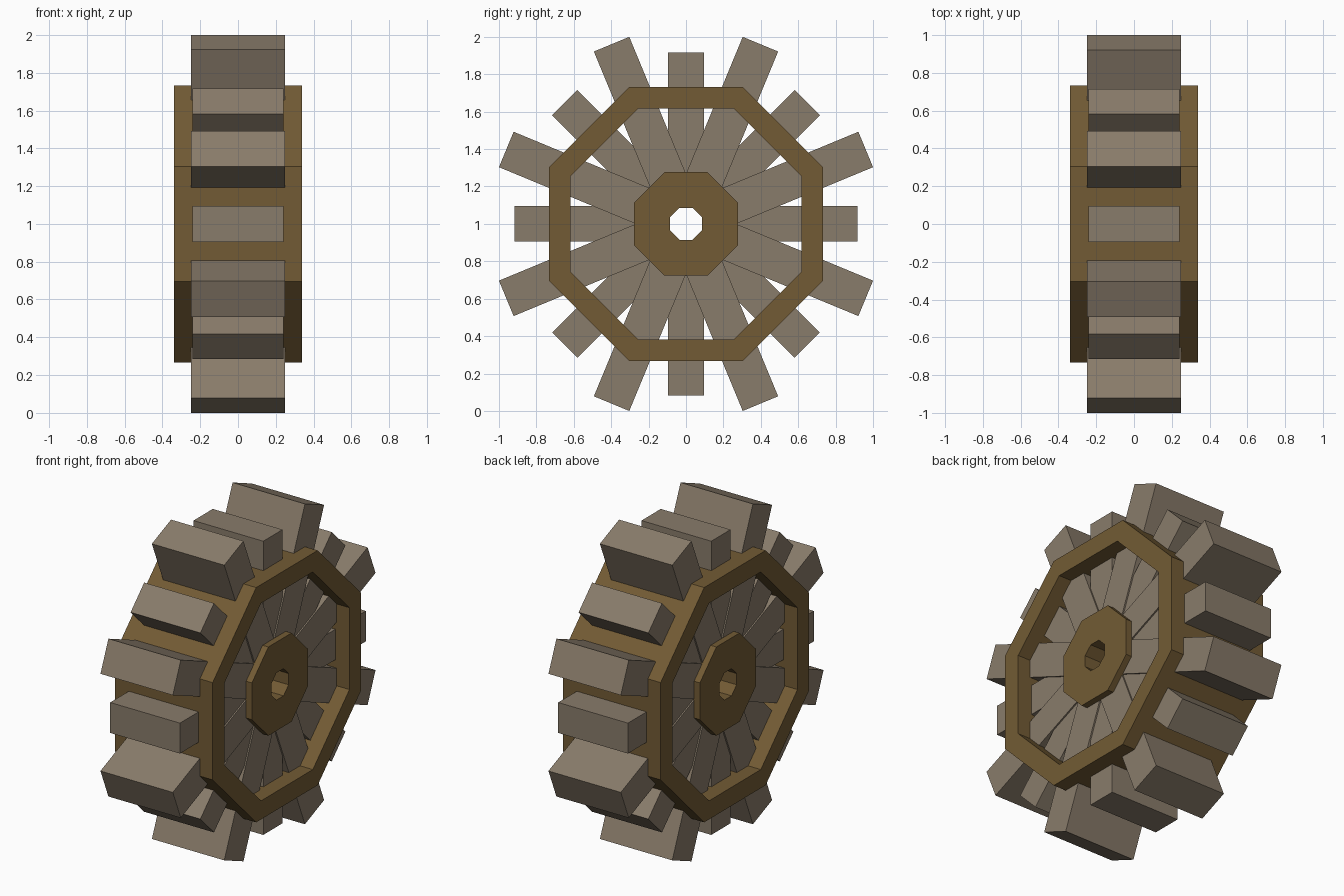
import bpy, bmesh, math
from mathutils import Matrix

if "Cube" in bpy.data.objects:
    bpy.data.objects.remove(bpy.data.objects["Cube"])

CENTRE = (0, 0, 1)


def material(name, colour):
    m = bpy.data.materials.new(name)
    m.diffuse_color = (*colour, 1)
    m.use_nodes = True
    m.node_tree.nodes["Principled BSDF"].inputs["Base Color"].default_value = m.diffuse_color
    return m


def finish(name, bm, mat):
    bmesh.ops.recalc_face_normals(bm, faces=bm.faces)
    mesh = bpy.data.meshes.new(name)
    bm.to_mesh(mesh)
    bm.free()
    mesh.materials.append(mat)
    ob = bpy.data.objects.new(name, mesh)
    ob.location = CENTRE
    bpy.context.collection.objects.link(ob)
    return ob


def octagon_ring(name, outer, inner, half_width, mat):
    """Flat-topped octagonal tube along x; outer/inner are flat-to-centre sizes."""
    bm = bmesh.new()
    k = 1 / math.cos(math.pi / 8)
    section = [(-half_width, outer), (half_width, outer),
               (half_width, inner), (-half_width, inner)]
    loops = []
    for i in range(8):
        a = math.pi / 8 + i * math.pi / 4
        loops.append([bm.verts.new((x, r * k * math.cos(a), r * k * math.sin(a)))
                      for x, r in section])
    for i in range(8):
        p, q = loops[i], loops[(i + 1) % 8]
        for j in range(4):
            n = (j + 1) % 4
            bm.faces.new((p[j], p[n], q[n], q[j]))
    return finish(name, bm, mat)


def spoke(name, angle, start, end, width, depth, mat):
    """Radial block from start to end radius, turned about the x axis."""
    bm = bmesh.new()
    mtx = (Matrix.Rotation(angle, 4, 'X')
           @ Matrix.Translation((0, 0, (start + end) / 2))
           @ Matrix.Diagonal((depth, width, end - start, 1)))
    bmesh.ops.create_cube(bm, size=1, matrix=mtx)
    return finish(name, bm, mat)


brown = material("rim_brown", (0.17, 0.105, 0.035))
tan = material("paddle_tan", (0.25, 0.20, 0.145))

# Rim and hub
octagon_ring("rim", 0.733, 0.617, 0.338, brown)
octagon_ring("hub", 0.277, 0.085, 0.29, brown)

# Alternating long wide and short narrow paddles
for i in range(8):
    a = i * math.pi / 4
    spoke(f"long_paddle_{i + 1}", a + math.pi / 8, 0.2, 1.04, 0.205, 0.50, tan)
    spoke(f"short_paddle_{i + 1}", a, 0.2, 0.917, 0.19, 0.482, tan)
